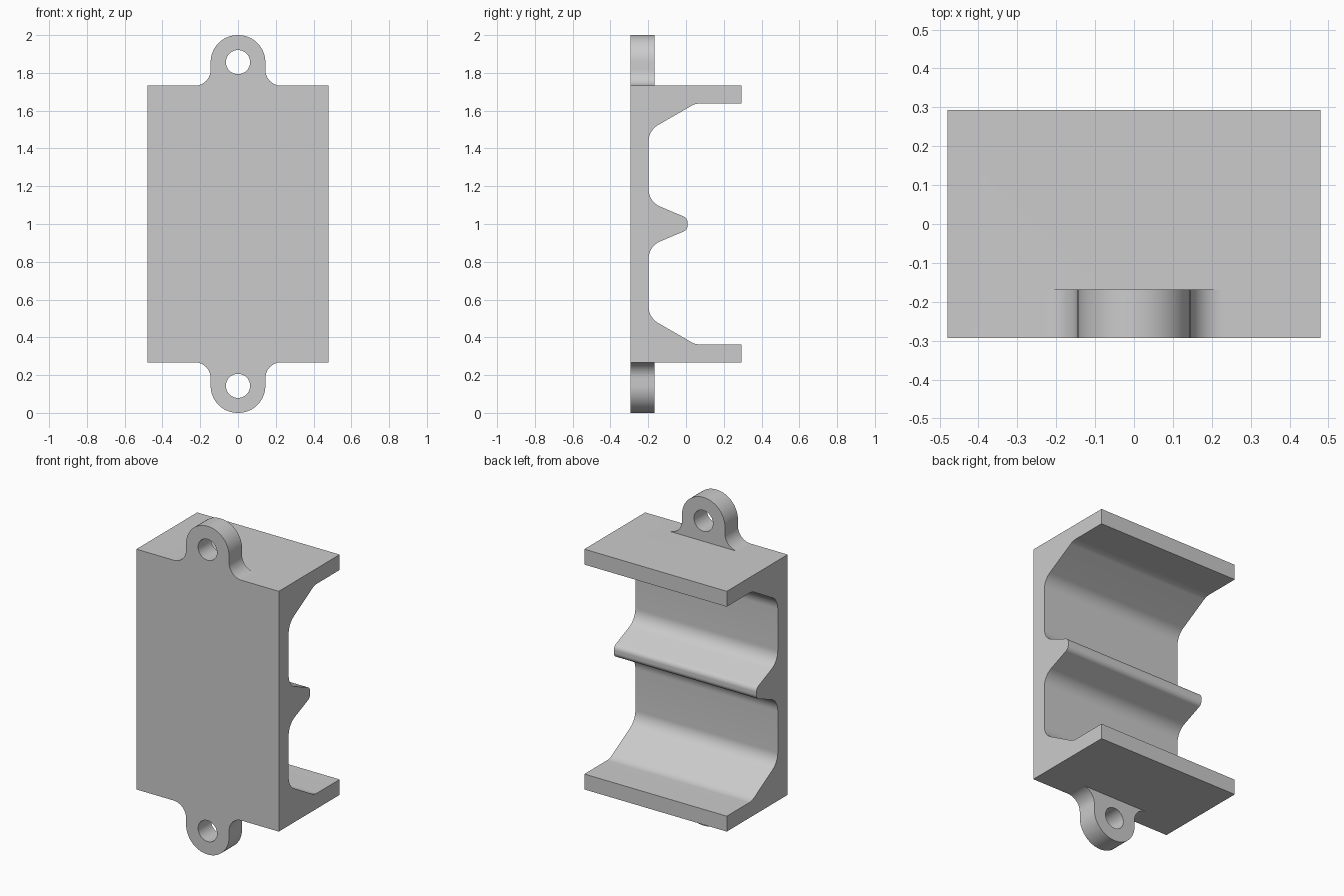
import bpy, bmesh, math
from mathutils import Vector

cube = bpy.data.objects.get("Cube")
if cube:
    bpy.data.objects.remove(cube)

grey = bpy.data.materials.new("light_grey")
grey.use_nodes = True
COLOR = (0.6, 0.6, 0.6, 1)
grey.diffuse_color = COLOR
grey.node_tree.nodes["Principled BSDF"].inputs["Base Color"].default_value = COLOR

FRONT, BACK, TOP, HALF_W = -0.293, 0.293, 1.732, 0.48


def rounded(corners, steps=12):
    """Outline from (u, v, radius) corners, each rounded by an arc."""
    out = []
    for i, (u, v, r) in enumerate(corners):
        p = Vector((u, v))
        if r == 0:
            out.append(p)
            continue
        a = (Vector(corners[i - 1][:2]) - p).normalized()
        b = (Vector(corners[(i + 1) % len(corners)][:2]) - p).normalized()
        half = a.angle(b) / 2
        centre = p + (a + b).normalized() * (r / math.sin(half))
        start = p + a * (r / math.tan(half)) - centre
        end = p + b * (r / math.tan(half)) - centre
        sweep = start.angle(end)
        for k in range(steps + 1):
            t = k / steps
            out.append(centre + (start * math.sin((1 - t) * sweep)
                                 + end * math.sin(t * sweep)) / math.sin(sweep))
    return out


def extrude(name, loops, place, offset):
    """Fill 2D loops (inner ones become holes) and extrude them."""
    bm = bmesh.new()
    for loop in loops:
        verts = [bm.verts.new(place(p)) for p in loop]
        for i, v in enumerate(verts):
            bm.edges.new((verts[i - 1], v))
    bmesh.ops.triangle_fill(bm, edges=bm.edges[:], use_beauty=True)
    ext = bmesh.ops.extrude_face_region(bm, geom=bm.faces[:], use_keep_orig=True)
    moved = [g for g in ext["geom"] if isinstance(g, bmesh.types.BMVert)]
    bmesh.ops.translate(bm, verts=moved, vec=offset)
    bmesh.ops.recalc_face_normals(bm, faces=bm.faces[:])
    mesh = bpy.data.meshes.new(name)
    bm.to_mesh(mesh)
    bm.free()
    mesh.materials.append(grey)
    obj = bpy.data.objects.new(name, mesh)
    bpy.context.collection.objects.link(obj)
    return obj


# Body: side profile with flanges, gussets and a middle rib
upper = [(FRONT, TOP, 0), (BACK, TOP, 0), (BACK, 1.638, 0), (0.05, 1.638, 0.1),
         (-0.198, 1.495, 0.1), (-0.198, 1.118, 0.1), (0.008, 1.031, 0.035)]
lower = [(y, 2 - z, r) for y, z, r in reversed(upper)]
body = extrude("bracket_body", [rounded(upper + lower)],
               lambda p: (-HALF_W, p.x, p.y), (2 * HALF_W, 0, 0))

# Mounting tabs: rounded lug with flared foot and a screw hole
right = [(0.23, 1.68, 0), (0.23, TOP, 0), (0.145, TOP, 0.084), (0.145, 2, 0.144)]
outline = rounded(right + [(-x, z, r) for x, z, r in reversed(right)])
hole = [Vector((0.064 * math.cos(a), 1.857 + 0.064 * math.sin(a)))
        for a in (math.tau * i / 40 for i in range(40))]
tabs = [
    extrude("top_tab", [outline, hole],
            lambda p: (p.x, FRONT, p.y), (0, 0.125, 0)),
    extrude("bottom_tab", [outline, hole],
            lambda p: (p.x, FRONT, 2 - p.y), (0, 0.125, 0)),
]

# Fuse the tabs into the body
bpy.ops.object.select_all(action='DESELECT')
bpy.context.view_layer.objects.active = body
body.select_set(True)
for tab in tabs:
    mod = body.modifiers.new("union", 'BOOLEAN')
    mod.operation, mod.solver, mod.object = 'UNION', 'EXACT', tab
    bpy.ops.object.modifier_apply(modifier=mod.name)
    bpy.data.objects.remove(tab)

# Merge flat regions, then smooth only the curved ones
bm = bmesh.new()
bm.from_mesh(body.data)
bmesh.ops.remove_doubles(bm, verts=bm.verts[:], dist=0.0002)
bmesh.ops.dissolve_limit(bm, angle_limit=0.01, verts=bm.verts[:], edges=bm.edges[:])
bmesh.ops.triangulate(bm, faces=[f for f in bm.faces if len(f.verts) > 4])
bm.to_mesh(body.data)
bm.free()
bpy.ops.object.shade_smooth_by_angle(angle=math.radians(30))
